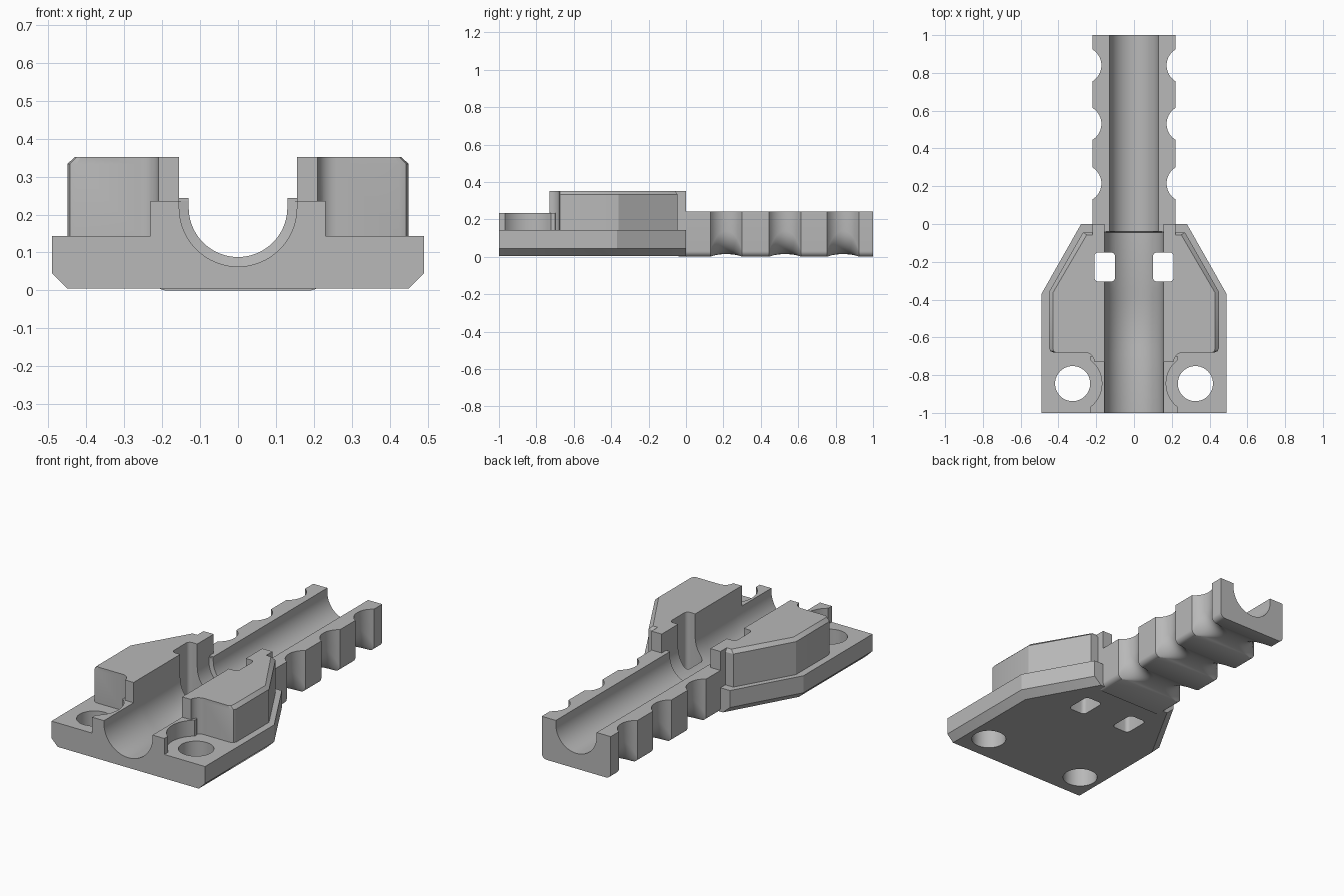
import bpy, bmesh
from math import sin, cos, pi, sqrt

cube = bpy.data.objects.get("Cube")
if cube:
    bpy.data.objects.remove(cube)

grey = bpy.data.materials.new("plain grey")
grey.use_nodes = True
grey.diffuse_color = (0.48, 0.48, 0.48, 1)
grey.node_tree.nodes["Principled BSDF"].inputs["Base Color"].default_value = grey.diffuse_color


def loft(name, rings):
    """Skin a row of equal rings and cap both ends."""
    bm = bmesh.new()
    rows = [[bm.verts.new(p) for p in ring] for ring in rings]
    n = len(rows[0])
    for a, b in zip(rows, rows[1:]):
        for i in range(n):
            j = (i + 1) % n
            bm.faces.new((a[i], a[j], b[j], b[i]))
    bm.faces.new(rows[0])
    bm.faces.new(rows[-1])
    bmesh.ops.recalc_face_normals(bm, faces=bm.faces)
    mesh = bpy.data.meshes.new(name)
    bm.to_mesh(mesh)
    bm.free()
    mesh.materials.append(grey)
    obj = bpy.data.objects.new(name, mesh)
    bpy.context.collection.objects.link(obj)
    return obj


def prism(name, outline, low, high):
    return loft(name, [[(x, y, z) for x, y in outline] for z in (low, high)])


def circle(cx, cy, r, n=48):
    return [(cx + r * cos(2 * pi * i / n), cy + r * sin(2 * pi * i / n)) for i in range(n)]


def rounded_box(x0, x1, y0, y1, r):
    pts = []
    corners = [(x1 - r, y1 - r), (x0 + r, y1 - r), (x0 + r, y0 + r), (x1 - r, y0 + r)]
    for k, (cx, cy) in enumerate(corners):
        for i in range(5):
            a = pi / 2 * (k + i / 4)
            pts.append((cx + r * cos(a), cy + r * sin(a)))
    return pts


def combine(target, tool, operation, keep=False):
    mod = target.modifiers.new("combine", 'BOOLEAN')
    mod.operation = operation
    mod.solver = 'EXACT'
    mod.object = tool
    bpy.context.view_layer.objects.active = target
    bpy.ops.object.modifier_apply(modifier=mod.name)
    if not keep:
        bpy.data.objects.remove(tool)


# Base plate with chamfered lower sides
def plate_ring(x, corner_y, back_x, z):
    right = [(x, -1, z), (x, corner_y, z), (back_x, 0, z)]
    return right + [(-px, py, pz) for px, py, pz in reversed(right)]


body = loft("mounting_body", [plate_ring(0.45, -0.385, 0.235, 0.005),
                              plate_ring(0.49, -0.37, 0.28, 0.045),
                              plate_ring(0.49, -0.37, 0.28, 0.143)])

# Raised channel block, relieved around the bolt holes
block = prism("channel_block", [(-0.23, -1), (0.23, -1), (0.23, -0.7), (0.2, -0.69), (0.2, -0.03),
                                (-0.2, -0.03), (-0.2, -0.69), (-0.23, -0.7)], 0.08, 0.235)
for s in (-1, 1):
    combine(block, prism("relief", circle(s * 0.325, -0.845, 0.155), 0.143, 0.6), 'DIFFERENCE')
combine(body, block, 'UNION')

# Tall side pads: x, y and the inset of the chamfered top edge
fillet = [(0.26 - 0.05 * sin(a), -0.73 + 0.05 * cos(a), 0, 0)
          for a in [pi / 2 * (1 - i / 6) for i in range(7)]]
pad_outline = [(0.155, -0.73, 0, 0)] + fillet + [
    (0.425, -0.68, -0.01, 0), (0.443, -0.673, -0.018, 0), (0.45, -0.655, -0.02, 0),
    (0.45, -0.36, -0.02, -0.005), (0.27, -0.045, -0.02, -0.012),
    (0.22, -0.045, 0, -0.012), (0.22, 0, 0, 0), (0.155, 0, 0, 0)]
for s in (-1, 1):
    rings = [[(s * (x + k * dx), y + k * dy, z) for x, y, dx, dy in pad_outline]
             for z, k in ((0.1, 0), (0.333, 0), (0.352, 1))]
    combine(body, loft("side_pad", rings), 'UNION')

# Bolt holes and rounded slots
for s in (-1, 1):
    combine(body, prism("bolt_hole", circle(s * 0.325, -0.845, 0.093), -0.2, 0.6), 'DIFFERENCE')
    x0, x1 = sorted((s * 0.1, s * 0.21))
    combine(body, prism("slot", rounded_box(x0, x1, -0.305, -0.15, 0.022), -0.2, 0.6), 'DIFFERENCE')


# Stem with scalloped grip grooves round sides and underside
def stem_ring(y, d):
    w, low, r = 0.22 - d, 0.3 * d, 0.03 + 2 * d
    right = [(w, y, 0.243)]
    for i in range(9):
        a = pi / 2 * i / 8
        right.append((w - r + r * cos(a), y, low + r - r * sin(a)))
    return right + [(-px, py, pz) for px, py, pz in reversed(right)]


half, radius = 0.085, 0.1
rings = [stem_ring(-0.04, 0)]
for centre in (0.215, 0.53, 0.84):
    for i in range(17):
        t = half * (i / 8 - 1)
        rings.append(stem_ring(centre + t, sqrt(radius**2 - t**2) - sqrt(radius**2 - half**2)))
rings.append(stem_ring(1, 0))
stem = loft("grooved_stem", rings)


# Stepped half-round channel through both parts
def channel_ring(y, r):
    w = min(r, 0.155)
    arc = [(w * cos(pi * i / 40), y, 0.218 - r * sin(pi * i / 40)) for i in range(41)]
    return [(w, y, 0.6)] + arc + [(-w, y, 0.6)]


steps = [(-1.1, 0.155), (-0.69, 0.155), (-0.64, 0.165), (-0.39, 0.165), (-0.34, 0.155),
         (-0.045, 0.155), (-0.04, 0.13), (1.1, 0.13)]
channel = loft("channel_cutter", [channel_ring(y, r) for y, r in steps])
channel.hide_render = True
combine(body, channel, 'DIFFERENCE', keep=True)
combine(stem, channel, 'DIFFERENCE')

# Smooth curves, keep edges crisp
bpy.ops.object.select_all(action='DESELECT')
for obj in (body, stem):
    obj.select_set(True)
bpy.context.view_layer.objects.active = body
bpy.ops.object.shade_smooth_by_angle(angle=pi / 7)
